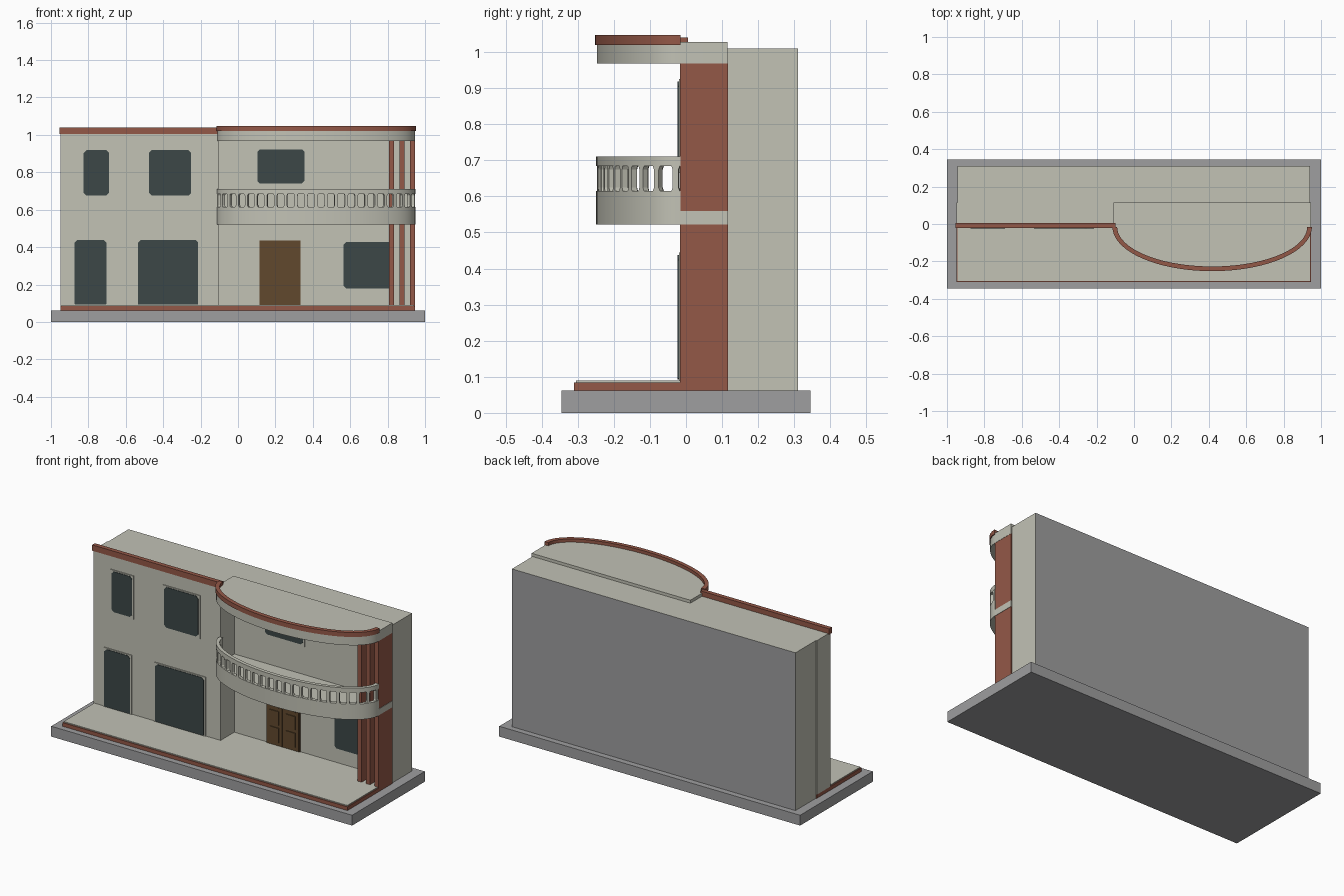
import bpy, bmesh, math
from mathutils import Matrix

if "Cube" in bpy.data.objects:
    bpy.data.objects.remove(bpy.data.objects["Cube"])


def material(name, rgb):
    m = bpy.data.materials.new(name)
    m.diffuse_color = [((c + 0.055) / 1.055) ** 2.4 for c in rgb] + [1]
    m.use_nodes = True
    m.node_tree.nodes["Principled BSDF"].inputs["Base Color"].default_value = m.diffuse_color
    return m


CREAM = material("cream plaster", (0.76, 0.76, 0.71))
GREY = material("grey stone", (0.62, 0.62, 0.625))
RED = material("brick red", (0.58, 0.345, 0.28))
GLASS = material("dark glass", (0.235, 0.28, 0.28))
WOOD = material("brown wood", (0.38, 0.285, 0.18))


def prism(name, pts, lo, hi, mat, axis="z", smooth=False, matrix=None):
    """Extrude an outline: (x, y) along z, or (x, z) along y."""
    bm = bmesh.new()
    put = (lambda p, d: (p[0], p[1], d)) if axis == "z" else (lambda p, d: (p[0], d, p[1]))
    a = [bm.verts.new(put(p, lo)) for p in pts]
    b = [bm.verts.new(put(p, hi)) for p in pts]
    n = len(pts)
    bm.faces.new(a[::-1])
    bm.faces.new(b)
    for i in range(n):
        bm.faces.new((a[i], a[(i + 1) % n], b[(i + 1) % n], b[i]))
    bmesh.ops.recalc_face_normals(bm, faces=bm.faces)
    if matrix:
        bm.transform(matrix)
    me = bpy.data.meshes.new(name)
    bm.to_mesh(me)
    bm.free()
    me.materials.append(mat)
    ob = bpy.data.objects.new(name, me)
    bpy.context.collection.objects.link(ob)
    if smooth:
        bpy.ops.object.select_all(action="DESELECT")
        ob.select_set(True)
        bpy.context.view_layer.objects.active = ob
        bpy.ops.object.shade_smooth_by_angle(angle=math.radians(30))
    return ob


def box(name, x0, x1, y0, y1, z0, z1, mat):
    return prism(name, [(x0, y0), (x1, y0), (x1, y1), (x0, y1)], z0, z1, mat)


# ---- ground slab and terrace
box("base_slab", -1, 1, -0.345, 0.345, 0, 0.062, GREY)
box("terrace_edging", -0.95, 0.945, -0.31, 0.115, 0.062, 0.084, RED)
box("terrace_floor", -0.945, 0.94, -0.305, 0.115, 0.084, 0.09, CREAM)

# ---- main masses, with a bare grey back wall
main = box("main_block", -0.945, 0.94, 0.115, 0.31, 0.062, 1.01, CREAM)
main.data.materials.append(GREY)
for f in main.data.polygons:
    if f.normal.y > 0.9:
        f.material_index = 1
box("left_wing", -0.95, -0.105, -0.015, 0.115, 0.062, 1.01, CREAM)
box("left_cornice", -0.955, -0.1, -0.021, 0.005, 1.005, 1.04, RED)

# ---- half-ellipse used by balcony and roof canopy
CX, CY, A, B = 0.418, -0.015, 0.53, 0.234


def arc(inset=0.0, n=64):
    return [(CX - (A - inset) * math.cos(math.pi * i / n),
             CY - (B - inset) * math.sin(math.pi * i / n)) for i in range(n + 1)]


def arc_band(name, inset, width, z0, z1, mat):
    return prism(name, arc(inset) + arc(inset + width)[::-1], z0, z1, mat, smooth=True)


def arc_slab(name, inset, z0, z1):
    return prism(name, arc(inset) + [(CX + A - inset, 0.115), (CX - A + inset, 0.115)],
                 z0, z1, CREAM, smooth=True)


arc_slab("roof_canopy", 0.002, 0.968, 1.028)
arc_band("canopy_cornice", -0.003, 0.025, 1.02, 1.047, RED)
arc_slab("balcony_floor", 0.001, 0.522, 0.56)
arc_band("balcony_parapet", 0, 0.022, 0.522, 0.615, CREAM)
arc_band("balcony_rail", 0, 0.022, 0.684, 0.711, CREAM)

# ---- balusters, evenly spaced along the curve, flared at both ends
fine = arc(0.011, 600)
dist = [0.0]
for p, q in zip(fine, fine[1:]):
    dist.append(dist[-1] + math.dist(p, q))
POSTS = 23
profile = [(-0.014, 0.61), (0.014, 0.61), (0.008, 0.624), (0.008, 0.675),
           (0.014, 0.689), (-0.014, 0.689), (-0.008, 0.675), (-0.008, 0.624)]
for k in range(POSTS):
    target = 0.012 + (dist[-1] - 0.024) * k / (POSTS - 1)
    i = next(j for j, d in enumerate(dist) if d >= target)
    p, q = fine[i - 1], fine[i]
    turn = math.atan2(q[1] - p[1], q[0] - p[0])
    prism("baluster", profile, -0.009, 0.009, CREAM, "y",
          matrix=Matrix.Translation((p[0], p[1], 0)) @ Matrix.Rotation(turn, 4, "Z"))

# ---- red fins on both storeys
for x in (0.807, 0.863, 0.919):
    for z0, z1 in ((0.062, 0.522), (0.56, 0.968)):
        box("red_fin", x, x + 0.026, -0.016, 0.116, z0, z1, RED)


# ---- windows: thin frame plate with a cut-corner pane
def window(x0, x1, z0, z1, wall, to_floor=False):
    prism("window_frame", [(x0, z0), (x1, z0), (x1, z1), (x0, z1)],
          wall - 0.005, wall, CREAM, "y")
    g, c = 0.01, 0.014
    l, r, t = x0 + g, x1 - g, z1 - g * 0.7
    b, cb = (z0 + 0.002, 0.004) if to_floor else (z0 + g, c)
    prism("window_glass",
          [(l + cb, b), (r - cb, b), (r, b + cb), (r, t - c), (r - c, t),
           (l + c, t), (l, t - c), (l, b + cb)], wall - 0.008, wall - 0.002, GLASS, "y")


FRONT, RECESS = -0.015, 0.115
window(-0.835, -0.68, 0.665, 0.925, FRONT)
window(-0.485, -0.24, 0.665, 0.925, FRONT)
window(-0.883, -0.693, 0.09, 0.445, FRONT, True)
window(-0.545, -0.203, 0.09, 0.445, FRONT, True)
window(0.093, 0.366, 0.73, 0.93, RECESS)
window(0.555, 0.835, 0.168, 0.435, RECESS)

# ---- double door with raised panels
box("door", 0.115, 0.335, 0.107, 0.115, 0.09, 0.435, WOOD)
for x in (0.121, 0.228):
    box("door_leaf", x, x + 0.101, 0.103, 0.107, 0.094, 0.429, WOOD)
    for z0, z1 in ((0.112, 0.2), (0.22, 0.3), (0.32, 0.412)):
        box("door_panel", x + 0.02, x + 0.081, 0.098, 0.103, z0, z1, WOOD)
